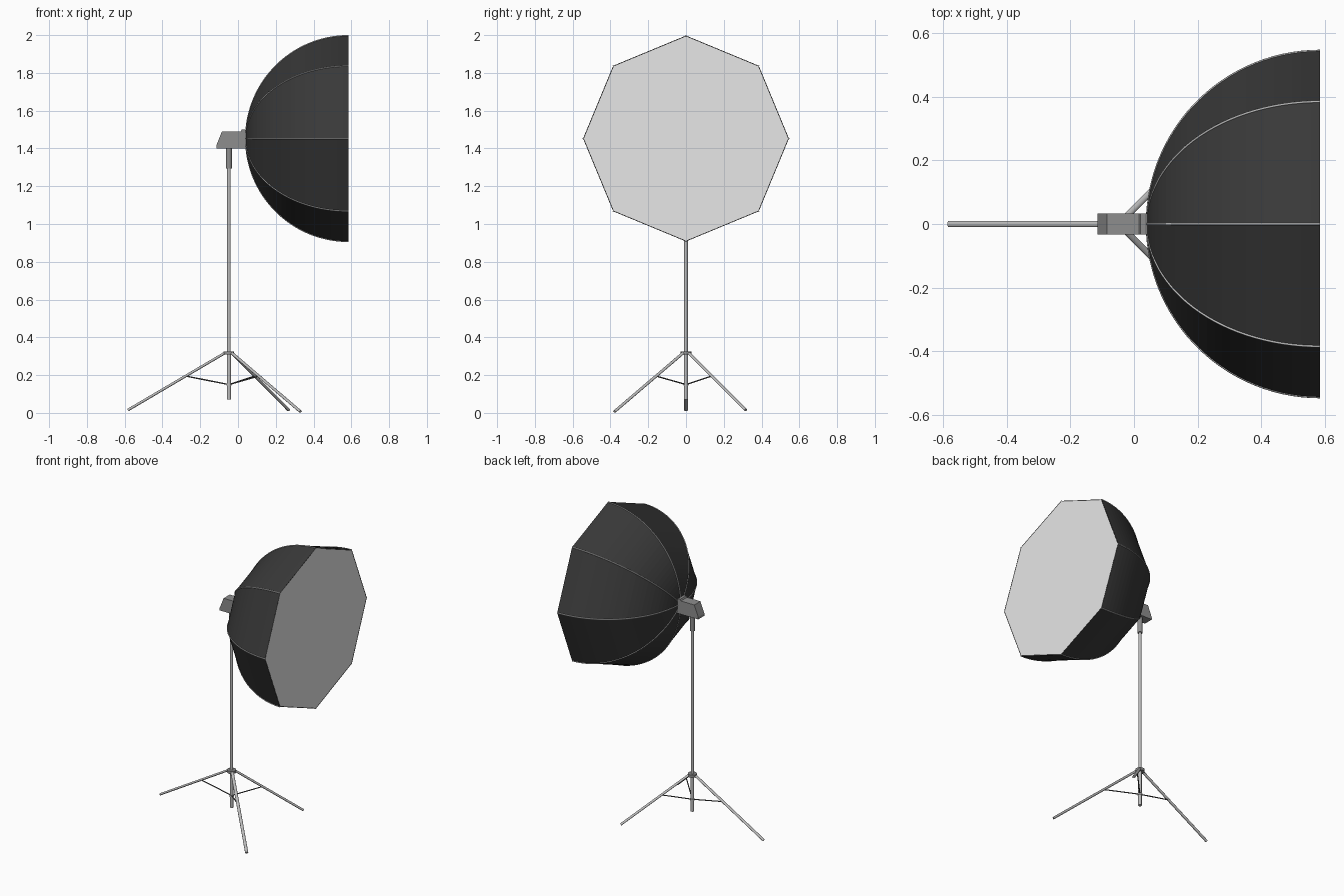
import bpy, bmesh, math
from mathutils import Vector

if "Cube" in bpy.data.objects:
    bpy.data.objects.remove(bpy.data.objects["Cube"])

PX, CZ, RX, R = -0.048, 1.4525, 0.585, 0.545   # pole x, box centre z, rim x, box radius


def material(name, v):
    m = bpy.data.materials.new(name)
    m.diffuse_color = (v, v, v, 1)
    m.use_nodes = True
    m.node_tree.nodes["Principled BSDF"].inputs["Base Color"].default_value = m.diffuse_color
    return m


FABRIC = material("black fabric", 0.04)
WHITE = material("white diffuser", 0.8)
METAL = material("light metal", 0.5)
GREY = material("grey housing", 0.27)
DARK = material("dark metal", 0.1)


def make(name, bm, mat, smooth=False):
    bmesh.ops.recalc_face_normals(bm, faces=bm.faces)
    me = bpy.data.meshes.new(name)
    bm.to_mesh(me)
    bm.free()
    me.materials.append(mat)
    ob = bpy.data.objects.new(name, me)
    bpy.context.collection.objects.link(ob)
    if smooth:
        bpy.ops.object.select_all(action='DESELECT')
        ob.select_set(True)
        bpy.context.view_layer.objects.active = ob
        bpy.ops.object.shade_smooth_by_angle(angle=math.radians(40))
    return ob


def rod(name, a, b, r, mat, sides=16, flat=1.0):
    a, b = Vector(a), Vector(b)
    bm = bmesh.new()
    bmesh.ops.create_cone(bm, cap_ends=True, segments=sides, radius1=r, radius2=r, depth=(b - a).length)
    d = (b - a).normalized()
    # side axis stays level, so "flat" thins the rod from above
    side = Vector((0, 0, 1)).cross(d)
    side = side.normalized() if side.length > 1e-4 else Vector((1, 0, 0))
    up = d.cross(side)
    mid = (a + b) / 2
    for v in bm.verts:
        v.co = mid + side * v.co.x + up * v.co.y * flat + d * v.co.z
    return make(name, bm, mat, True)


def dome_point(beta, k, r=R):
    ang = k * math.pi / 4
    s = r * math.sin(beta)
    return Vector((RX - r * math.cos(beta), s * math.cos(ang), CZ + s * math.sin(ang)))


# eight-panel fabric shell
STEPS = 28
betas = [0.04 + (math.pi / 2 - 0.04) * i / STEPS for i in range(STEPS + 1)]
bm = bmesh.new()
rings = [[bm.verts.new(dome_point(b, k)) for k in range(8)] for b in betas]
for p, q in zip(rings, rings[1:]):
    for k in range(8):
        n = (k + 1) % 8
        bm.faces.new((p[k], p[n], q[n], q[k]))
bm.faces.new(rings[0])
make("softbox_shell", bm, FABRIC)

# front diffuser
bm = bmesh.new()
bm.faces.new([bm.verts.new((RX - 0.001, v.y, v.z)) for v in
              (dome_point(math.pi / 2, k, R - 0.002) for k in range(8))])
screen = make("diffuser_screen", bm, WHITE)
if screen.data.polygons[0].normal.x < 0:
    screen.data.flip_normals()

# ribs along the seams
for k in range(8):
    cu = bpy.data.curves.new("rib", 'CURVE')
    cu.dimensions = '3D'
    cu.bevel_depth = 0.004
    cu.bevel_resolution = 2
    cu.use_fill_caps = True
    sp = cu.splines.new('POLY')
    sp.points.add(STEPS)
    for pt, b in zip(sp.points, betas):
        pt.co = (*dome_point(b, k, R - 0.001), 1)
    cu.materials.append(METAL)
    bpy.context.collection.objects.link(bpy.data.objects.new(f"rib_{k + 1}", cu))


# lamp head, cut from a side profile
def prism(name, profile, half, mat):
    bm = bmesh.new()
    f = bm.faces.new([bm.verts.new((x, -half, z)) for x, z in profile])
    ext = bmesh.ops.extrude_face_region(bm, geom=[f])
    for v in ext["geom"]:
        if isinstance(v, bmesh.types.BMVert):
            v.co.y = half
    return make(name, bm, mat)


prism("lamp_head", [(-0.115, 1.4), (0.015, 1.4), (0.015, 1.49), (-0.085, 1.49), (-0.115, 1.415)], 0.033, GREY)
prism("mount_plate", [(0.015, 1.4), (0.045, 1.4), (0.045, 1.495), (0.035, 1.5), (0.02, 1.5), (0.015, 1.49)],
      0.033, GREY)

# stand
rod("head_socket", (PX, 0, 1.295), (PX, 0, 1.402), 0.016, GREY, 24)
rod("upper_pole", (PX, 0, 0.3), (PX, 0, 1.3), 0.0095, METAL, 24)
rod("lower_pole", (PX, 0, 0.07), (PX, 0, 0.31), 0.011, METAL, 24)
rod("leg_collar", (PX, 0, 0.308), (PX, 0, 0.326), 0.028, GREY, 24)
rod("strut_collar", (PX, 0, 0.144), (PX, 0, 0.156), 0.014, METAL, 24)

# legs and struts: angle, reach, foot height
for i, (deg, reach, fz) in enumerate([(180, 0.535, 0.015), (-45, 0.535, 0.007), (45, 0.447, 0.015)]):
    d = Vector((math.cos(math.radians(deg)), math.sin(math.radians(deg)), 0))
    base = Vector((PX, 0, 0))
    top = base + d * 0.02 + Vector((0, 0, 0.318))
    foot = base + d * reach + Vector((0, 0, fz))
    rod(f"leg_{i + 1}", top, foot, 0.01, METAL, 16, 0.7)
    t = (0.195 - top.z) / (foot.z - top.z)
    rod(f"strut_{i + 1}", base + Vector((0, 0, 0.15)), top.lerp(foot, t), 0.0035, DARK, 8)
